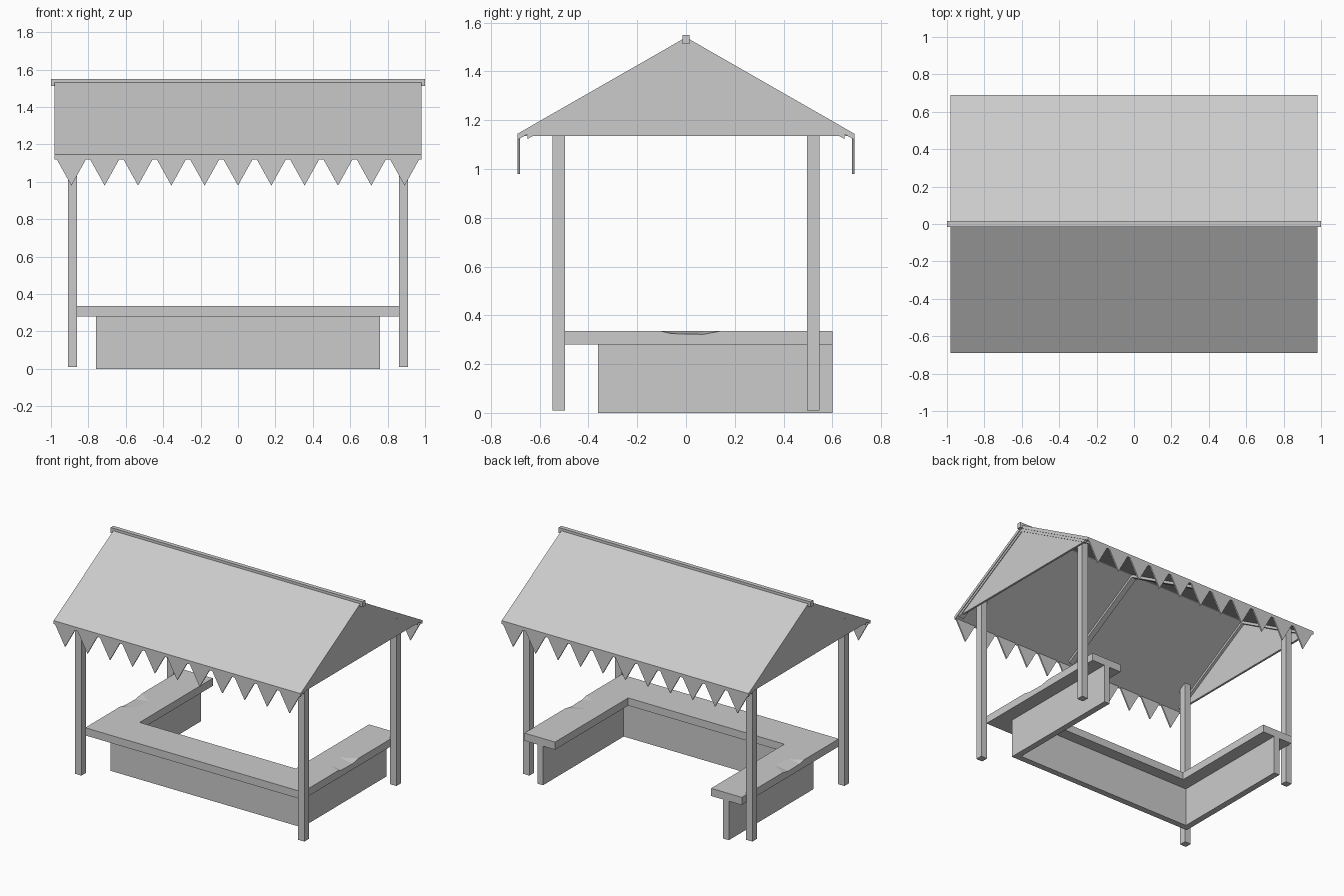
import bpy
import bmesh
from mathutils import Vector

cube = bpy.data.objects.get("Cube")
if cube:
    bpy.data.objects.remove(cube, do_unlink=True)

grey = bpy.data.materials.new("plain grey")
grey.use_nodes = True
colour = (0.6, 0.6, 0.6, 1)
grey.diffuse_color = colour
grey.node_tree.nodes["Principled BSDF"].inputs["Base Color"].default_value = colour


def prism(name, points, push):
    """Extrude a flat outline of 3D points along a vector."""
    bm = bmesh.new()
    face = bm.faces.new([bm.verts.new(p) for p in points])
    moved = bmesh.ops.extrude_face_region(bm, geom=[face])["geom"]
    bmesh.ops.translate(bm, vec=Vector(push),
                        verts=[v for v in moved if isinstance(v, bmesh.types.BMVert)])
    bmesh.ops.recalc_face_normals(bm, faces=bm.faces)
    mesh = bpy.data.meshes.new(name)
    bm.to_mesh(mesh)
    bm.free()
    mesh.materials.append(grey)
    obj = bpy.data.objects.new(name, mesh)
    bpy.context.collection.objects.link(obj)
    return obj


def box(name, x0, x1, y0, y1, z0, z1):
    return prism(name, [(x0, y0, z0), (x1, y0, z0), (x1, y1, z0), (x0, y1, z0)],
                 (0, 0, z1 - z0))


def u_shape(name, outer, inner, front, front_inner, back, z0, z1):
    """U-shaped plan, open at the back."""
    half = [(outer, front), (outer, back), (inner, back), (inner, front_inner)]
    plan = half + [(-x, y) for x, y in reversed(half)]
    return prism(name, [(x, y, z0) for x, y in plan], (0, 0, z1 - z0))


# Counter: thin wall below a wide top
u_shape("counter_wall", 0.76, 0.715, -0.36, -0.315, 0.6, 0, 0.28)
top = u_shape("counter_top", 0.863, 0.62, -0.5, -0.23, 0.6, 0.28, 0.335)

# Shallow worn notch in the outer edge of each arm
notch = [(-0.11, 0.4), (-0.11, 0.337), (-0.06, 0.325), (0.07, 0.322), (0.15, 0.337), (0.15, 0.4)]
for side in (-1, 1):
    cutter = prism("notch_cutter", [(side * 0.7, y, z) for y, z in notch], (side * 0.25, 0, 0))
    for v in cutter.data.vertices:
        v.co.z += (0.863 - abs(v.co.x)) * 0.12
    cutter.hide_render = True
    cut = top.modifiers.new("notch", "BOOLEAN")
    cut.operation = "DIFFERENCE"
    cut.solver = "EXACT"
    cut.object = cutter
    bpy.context.view_layer.objects.active = top
    bpy.ops.object.modifier_apply(modifier=cut.name)
    bpy.data.objects.remove(cutter, do_unlink=True)

# Roof section
EAVE, EAVE_Z, PEAK_Z, THICK = 0.69, 1.145, 1.54, 0.025
SLOPE = (PEAK_Z - EAVE_Z) / EAVE


def under(y):
    return PEAK_Z - THICK - abs(y) * SLOPE


# Posts, cut to the roof slope
for sx, xn in ((1, "left"), (-1, "right")):
    for sy, yn in ((-1, "front"), (1, "back")):
        a, b = sy * 0.497, sy * 0.547
        prism(f"{yn}_{xn}_post",
              [(sx * 0.86, a, 0.01), (sx * 0.86, b, 0.01),
               (sx * 0.86, b, under(b)), (sx * 0.86, a, under(a))],
              (sx * 0.05, 0, 0))

# Roof slopes with a ridge cap
chevron = [(-EAVE, EAVE_Z), (0, PEAK_Z), (EAVE, EAVE_Z),
           (EAVE, EAVE_Z - THICK), (0, PEAK_Z - THICK), (-EAVE, EAVE_Z - THICK)]
prism("roof", [(-0.98, y, z) for y, z in chevron], (1.96, 0, 0))
box("ridge_cap", -1, 1, -0.015, 0.015, 1.512, 1.55)

# Gable panels
half_base = (PEAK_Z - THICK - 1.135) / SLOPE
for side, name in ((1, "left"), (-1, "right")):
    prism(f"{name}_gable",
          [(side * 0.955, -half_base, 1.135), (side * 0.955, half_base, 1.135),
           (side * 0.955, 0, PEAK_Z - THICK)], (side * 0.015, 0, 0))

# Rafters under the slopes
for x, name in ((-0.955, "right"), (0, "middle"), (0.955, "left")):
    w = 0.02
    rafter = [(-0.65, under(0.65)), (0, under(0)), (0.65, under(0.65)),
              (0.65, under(0.65) - w), (0, under(0) - w), (-0.65, under(0.65) - w)]
    prism(f"{name}_rafter", [(x - w, y, z) for y, z in rafter], (2 * w, 0, 0))

# Pennant valance along both eaves
TEETH = 11
step = 1.96 / TEETH
for side, name in ((-1, "front"), (1, "back")):
    for i in range(TEETH):
        x = -0.98 + i * step
        y = side * EAVE
        prism(f"{name}_pennant_{i + 1}",
              [(x, y, 1.14), (x + step, y, 1.14), (x + step / 2, y, 0.98)],
              (0, -side * 0.01, 0))
